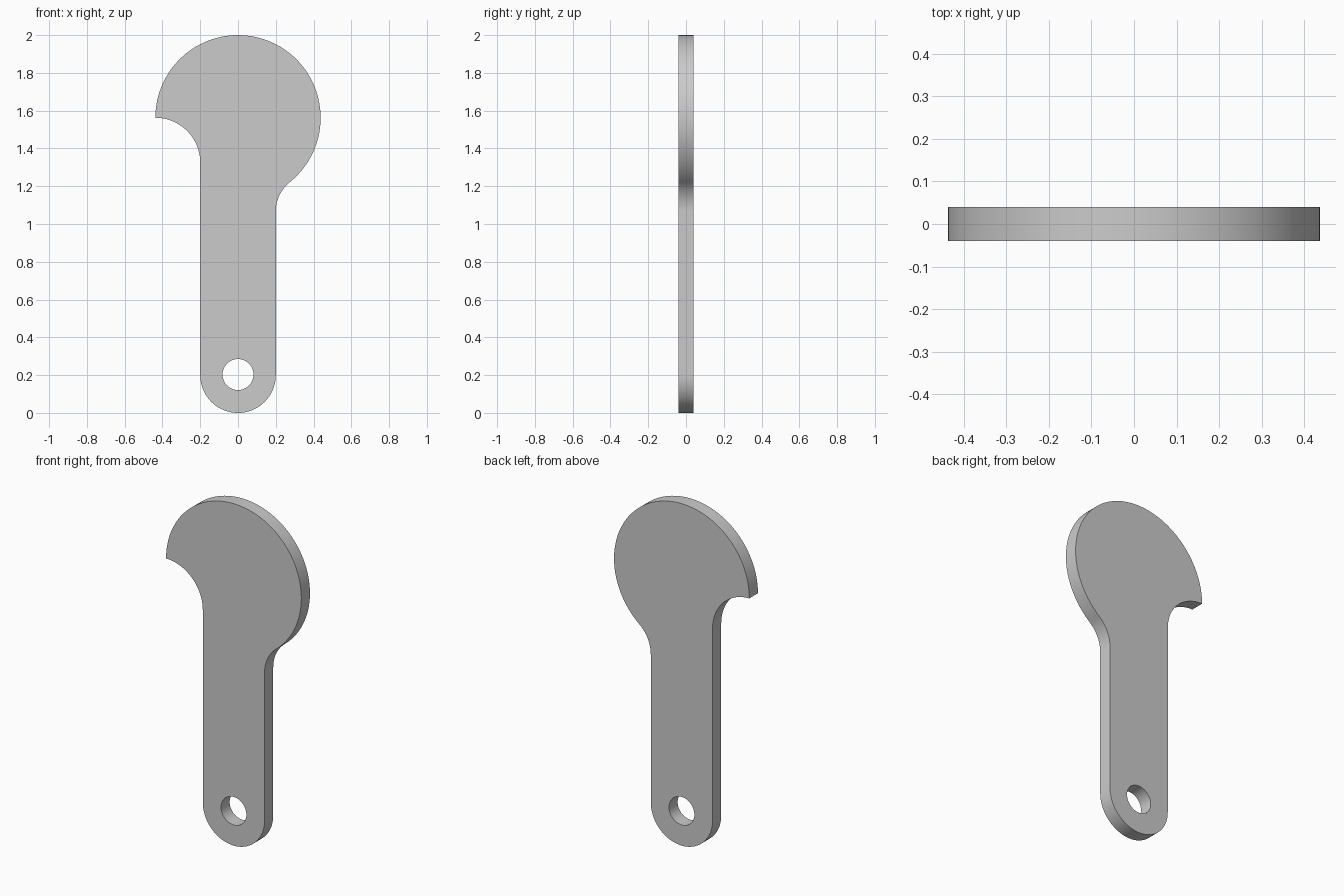
import bpy, bmesh
from math import sin, cos, radians, degrees, atan2, sqrt

if "Cube" in bpy.data.objects:
    bpy.data.objects.remove(bpy.data.objects["Cube"])

HALF_W = 0.2         # handle half width
HEAD_R = 0.4375      # round head
HEAD_Z = 2 - HEAD_R
THICK = 0.08


def arc(cx, cz, r, start, end, steps):
    """Points along an arc, angles in degrees."""
    return [(cx + r * cos(radians(start + (end - start) * i / steps)),
             cz + r * sin(radians(start + (end - start) * i / steps)))
            for i in range(steps + 1)]


def add_loop(curve, points):
    spline = curve.splines.new('POLY')
    spline.points.add(len(points) - 1)
    for p, (x, z) in zip(spline.points, points):
        p.co = (x, z, 0, 1)
    spline.use_cyclic_u = True


# Right neck fillet, tangent to both handle and head
neck_r = 0.2
neck_x = HALF_W + neck_r
neck_z = HEAD_Z - sqrt((HEAD_R + neck_r) ** 2 - neck_x ** 2)
touch = degrees(atan2(HEAD_Z - neck_z, -neck_x))

# Left hook notch, a quarter circle from handle to head tip
notch_r = HEAD_R - HALF_W

outline = arc(0, HALF_W, HALF_W, 180, 360, 48)
outline += arc(neck_x, neck_z, neck_r, 180, touch, 16)
outline += arc(0, HEAD_Z, HEAD_R, touch - 180, 180, 96)[1:]
outline += arc(-HEAD_R, HEAD_Z - notch_r, notch_r, 90, 0, 28)[1:]

# Flat plate with hanging hole
curve = bpy.data.curves.new("plate_profile", 'CURVE')
curve.dimensions = '2D'
curve.fill_mode = 'BOTH'
curve.extrude = THICK / 2
add_loop(curve, outline)
add_loop(curve, arc(0, 0.203, 0.082, 0, 360, 48)[:-1])

plate = bpy.data.objects.new("hook_plate", curve)
bpy.context.collection.objects.link(plate)
plate.rotation_euler.x = radians(90)
bpy.context.view_layer.objects.active = plate
plate.select_set(True)
bpy.ops.object.convert(target='MESH')
plate = bpy.context.object
bpy.ops.object.transform_apply(location=False, rotation=True, scale=False)

# Weld caps to the rim and smooth the curved edges
bm = bmesh.new()
bm.from_mesh(plate.data)
bmesh.ops.remove_doubles(bm, verts=bm.verts, dist=1e-5)
bmesh.ops.recalc_face_normals(bm, faces=bm.faces)
bm.to_mesh(plate.data)
bm.free()
bpy.ops.object.shade_smooth_by_angle(angle=radians(30))
